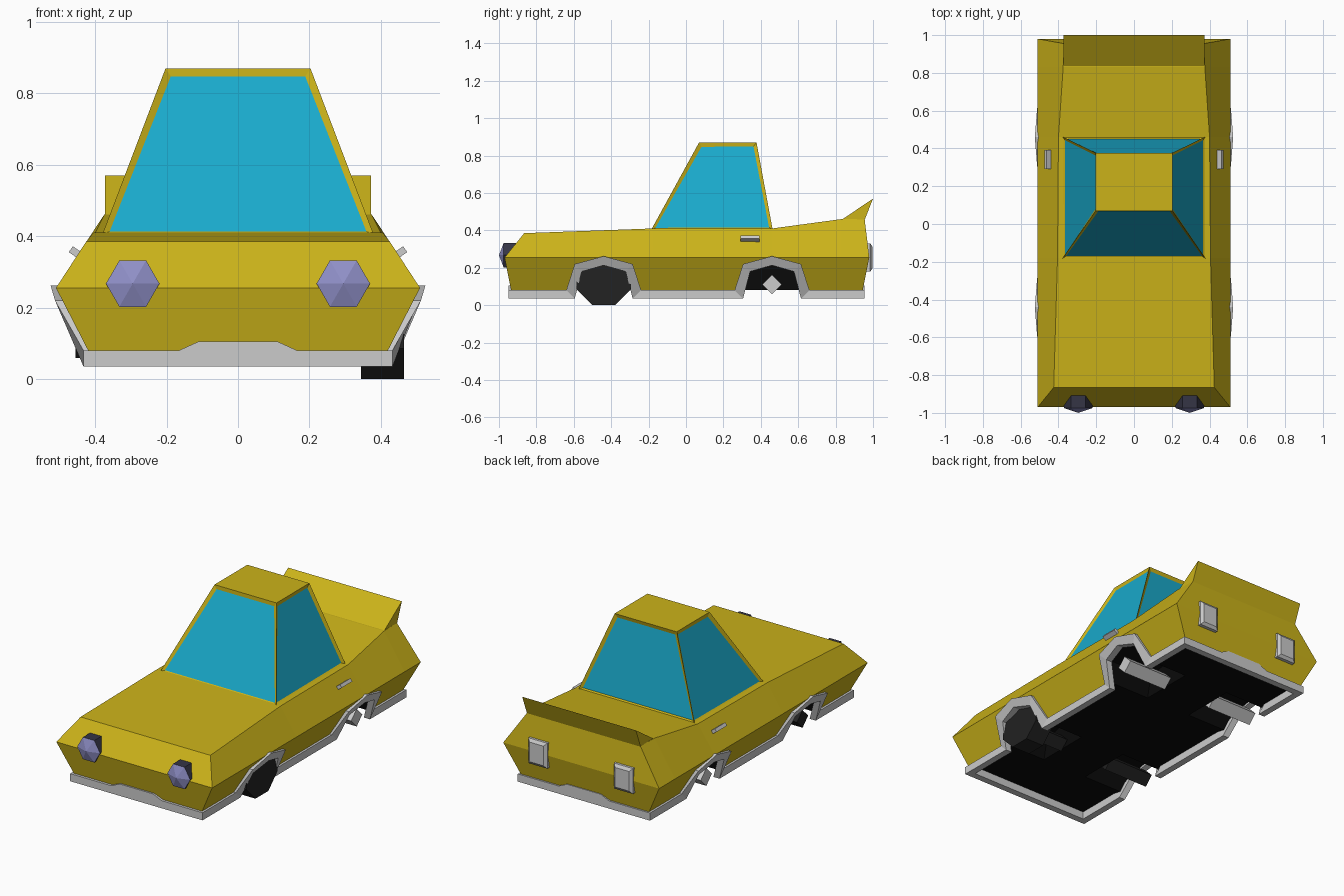
import bpy, bmesh, math

if "Cube" in bpy.data.objects:
    bpy.data.objects.remove(bpy.data.objects["Cube"])


def mat(name, rgb):
    m = bpy.data.materials.new(name)
    m.diffuse_color = (*rgb, 1)
    m.use_nodes = True
    m.node_tree.nodes["Principled BSDF"].inputs["Base Color"].default_value = m.diffuse_color
    return m


YELLOW = mat("yellow_paint", (0.6, 0.45, 0.01))
GLASS = mat("blue_glass", (0.01, 0.4, 0.6))
BLACK = mat("black", (0.003, 0.003, 0.003))
RUBBER = mat("rubber", (0.016, 0.016, 0.016))
LILAC = mat("lilac_lens", (0.28, 0.28, 0.58))
BEZEL = mat("dark_bezel", (0.035, 0.035, 0.06))


def build(name, verts, faces, mats=(), paint=None):
    """Mesh object with outward normals; paint(bm) may edit faces and materials."""
    bm = bmesh.new()
    vs = [bm.verts.new(v) for v in verts]
    for f in faces:
        bm.faces.new([vs[i] for i in f])
    bmesh.ops.recalc_face_normals(bm, faces=bm.faces[:])
    bm.normal_update()
    if paint:
        paint(bm)
    me = bpy.data.meshes.new(name)
    bm.to_mesh(me)
    bm.free()
    for m in mats:
        me.materials.append(m)
    ob = bpy.data.objects.new(name, me)
    bpy.context.collection.objects.link(ob)
    return ob


def loft(rings, closed=False, caps=True):
    """Vertices and faces joining rings of equal point count."""
    n, k = len(rings[0]), len(rings)
    verts = [p for r in rings for p in r]
    faces = []
    for a in range(k if closed else k - 1):
        b = (a + 1) % k
        for i in range(n):
            j = (i + 1) % n
            faces.append((a * n + i, a * n + j, b * n + j, b * n + i))
    if caps and not closed:
        faces += [tuple(range(n)), tuple(range((k - 1) * n, k * n))]
    return verts, faces


def prism(profile, x0, x1):
    """Extrude a (y, z) profile along x."""
    return loft([[(x, y, z) for y, z in profile] for x in (x0, x1)])


def ngon(n, r, cy, cz, start=0.0):
    return [(cy + r * math.cos(start + math.tau * i / n),
             cz + r * math.sin(start + math.tau * i / n)) for i in range(n)]


AXLES = (-0.44, 0.46)

# Body: stations of (top x, top y, top z, waist y, sill y)
stations = [(0.425, -0.865, 0.385, -0.97, -0.935),
            (0.405, -0.18, 0.41, -0.18, -0.18),
            (0.40, 0.46, 0.41, 0.46, 0.46),
            (0.375, 0.83, 0.46, 0.83, 0.83),
            (0.37, 0.955, 0.46, 0.98, 0.945)]
rings = []
for xt, yt, zt, ym, yb in stations:
    half = [(xt, yt, zt), (0.51, ym, 0.255), (0.42, yb, 0.08)]
    rings.append(half + [(-x, y, z) for x, y, z in reversed(half)])
verts, faces = loft(rings, caps=False)
for b in (0, 24):
    faces += [(b, b + 1, b + 4, b + 5), (b + 1, b + 2, b + 3, b + 4)]


def paint_floor(bm):
    for f in bm.faces:
        f.material_index = 1 if f.normal.z < -0.95 else 0


body = build("body", verts, faces, (YELLOW, BLACK), paint_floor)

# Wheel wells cut into the body, black inside
verts, faces = [], []
for cy in AXLES:
    for s in (-1, 1):
        well = [(cy + y, z) for y, z in ((-0.18, 0), (-0.137, 0.2), (0, 0.237),
                                         (0.137, 0.2), (0.18, 0))]
        v, f = prism(well, s * 0.15, s * 0.7)
        faces += [tuple(i + len(verts) for i in q) for q in f]
        verts += v


def paint_black(bm):
    for f in bm.faces:
        f.material_index = 1


cutter = build("wheel_well_cutter", verts, faces, (YELLOW, BLACK), paint_black)
cutter.hide_render = True
cutter.hide_set(True)
cut = body.modifiers.new("wheel_wells", 'BOOLEAN')
cut.operation = 'DIFFERENCE'
cut.solver = 'EXACT'
cut.object = cutter

# Rear spoiler wedge
build("spoiler", *prism([(0.83, 0.455), (1.0, 0.57), (0.955, 0.455)], -0.372, 0.372), (YELLOW,))

# Cabin with four recessed windows
cabin = [[(x, y, z) for x, y in ((-hx, y0), (hx, y0), (hx, y1), (-hx, y1))]
         for hx, y0, y1, z in ((0.38, -0.185, 0.463, 0.405), (0.203, 0.07, 0.377, 0.87))]


def cut_windows(bm):
    panes = [f for f in bm.faces if abs(f.normal.z) < 0.9]
    bmesh.ops.inset_individual(bm, faces=panes, thickness=0.025, depth=-0.01)
    for f in panes:
        f.material_index = 1


build("cabin", *loft(cabin), (YELLOW, GLASS), cut_windows)

# Bumper and sill trim: one closed band running over the wheel arches
arch = [((-0.2, 0.08), (-0.155, 0.035)), ((-0.155, 0.22), (-0.117, 0.18)),
        ((0, 0.262), (0, 0.213)),
        ((0.155, 0.22), (0.117, 0.18)), ((0.2, 0.08), (0.155, 0.035))]
FRONT, BACK, DEPTH = -0.95, 0.955, 0.04


def flare(z):
    return min(0.525, 0.433 + 0.57 * max(0, z - 0.08))


def side_station(s, top, bottom, dy=0):
    (yt, zt), (yb, zb) = top, bottom
    xt, xb = flare(zt), flare(zb)
    return [(s * xt, yt, zt), (s * xb, yb, zb),
            (s * (xb - DEPTH), yb + dy, zb), (s * (xt - DEPTH), yt + dy, zt)]


def side(s):
    out = [side_station(s, (FRONT, 0.08), (FRONT, 0.035), DEPTH)]
    for cy in AXLES:
        out += [side_station(s, (cy + t[0], t[1]), (cy + b[0], b[1])) for t, b in arch]
    return out + [side_station(s, (BACK, 0.08), (BACK, 0.035), -DEPTH)]


def end(y, dy):
    return [[(x, y, z), (x, y, 0.035), (x, y + dy, 0.035), (x, y + dy, z)]
            for x, z in ((-0.165, 0.08), (-0.11, 0.105), (0.11, 0.105), (0.165, 0.08))]


band = side(1) + end(BACK, -DEPTH)[::-1] + side(-1)[::-1] + end(FRONT, DEPTH)
build("bumper_trim", *loft(band, closed=True))

# Axle stubs: dark at the front, grey at the rear
for cy, end_name, m in ((AXLES[0], "front", (RUBBER,)), (AXLES[1], "rear", ())):
    for s, side_name in ((1, "right"), (-1, "left")):
        build(f"{end_name}_{side_name}_axle_stub",
              *prism(ngon(4, 0.052, cy, 0.11), s * 0.16, s * 0.455), m)

# The single fitted wheel
build("front_right_wheel",
      *prism(ngon(8, 0.145 / math.cos(math.pi / 8), AXLES[0], 0.145, math.pi / 8), 0.345, 0.465),
      (RUBBER,))


def paint_lens(bm):
    for f in bm.faces:
        f.material_index = 1 if f.normal.y < -0.5 and len(f.verts) == 3 else 0


for s, side_name in ((1, "right"), (-1, "left")):
    # Headlight: hexagonal bezel with a shallow pointed lens
    hexa = ngon(6, 0.075, s * 0.295, 0.267)
    v, f = loft([[(x, y, z) for x, z in hexa] for y in (-0.9, -0.975)], caps=False)
    v.append((s * 0.295, -1.0, 0.267))
    f += [(6 + i, 6 + (i + 1) % 6, 12) for i in range(6)] + [tuple(range(6))]
    build(f"{side_name}_headlight", v, f, (BEZEL, LILAC), paint_lens)

    # Tail light: block with chamfered face
    lamp = [[(s * 0.28 + a * hx, y, 0.255 + b * hz)
             for a, b in ((-1, -1), (1, -1), (1, 1), (-1, 1))]
            for y, hx, hz in ((0.94, 0.062, 0.075), (0.985, 0.062, 0.075), (0.997, 0.045, 0.058))]
    build(f"{side_name}_tail_light", *loft(lamp))

    # Door handle lying on the sloping flank
    bar = [[(x, y, z) for x, z in ((-0.02, -0.01), (0.02, -0.01), (0.02, 0.01), (-0.02, 0.01))]
           for y in (-0.05, 0.05)]
    handle = build(f"{side_name}_door_handle", *loft(bar))
    handle.location = (s * 0.452, 0.342, 0.352)
    handle.rotation_euler.y = -s * math.radians(35)
